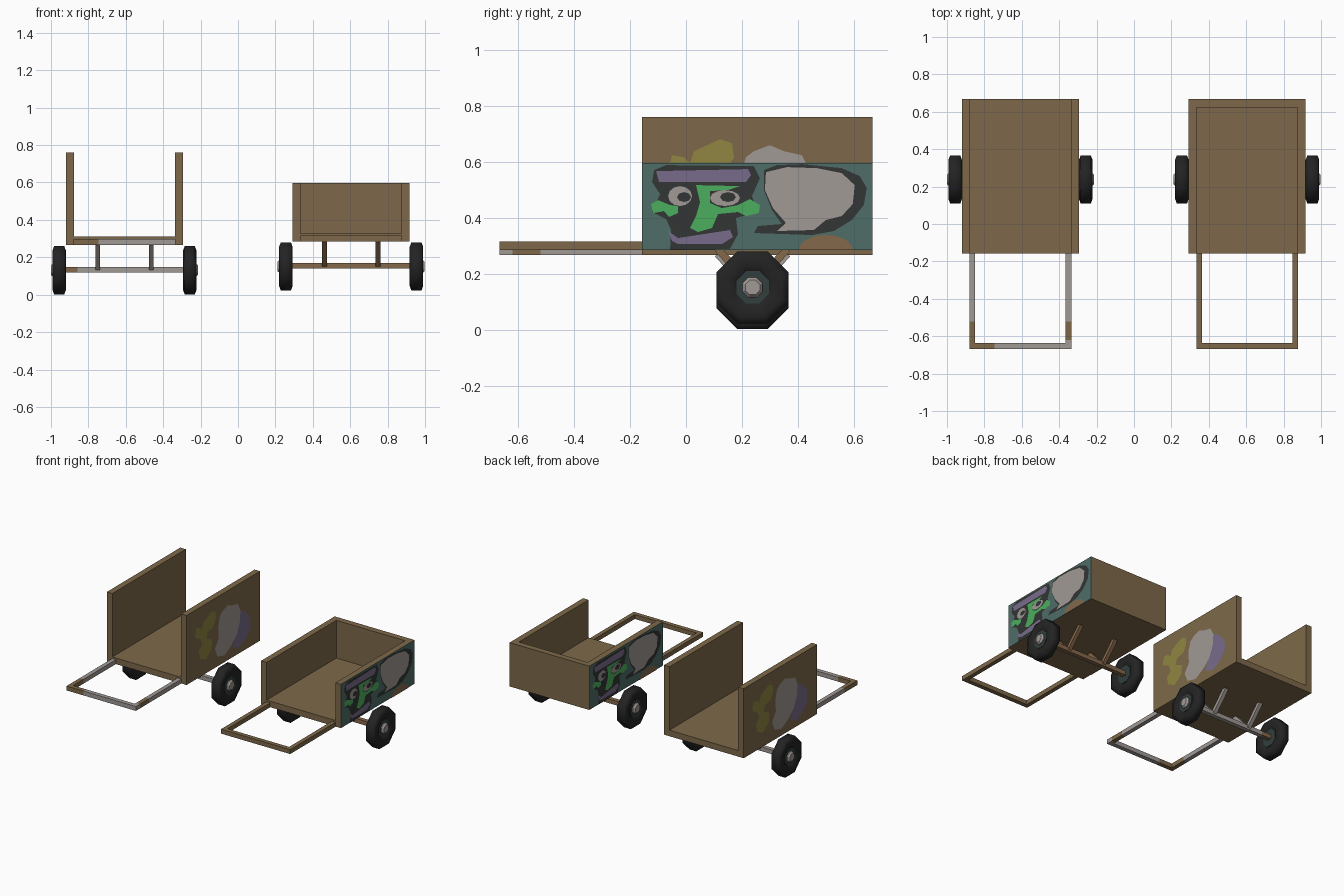
import bpy, bmesh, math
from mathutils import Vector, Matrix

if "Cube" in bpy.data.objects:
    bpy.data.objects.remove(bpy.data.objects["Cube"])

def mat(name, *rgb):
    m = bpy.data.materials.new(name)
    m.diffuse_color = (*rgb, 1)
    m.use_nodes = True
    m.node_tree.nodes["Principled BSDF"].inputs["Base Color"].default_value = m.diffuse_color
    return m

WOOD = mat("wood", .205, .141, .067)
RUST = mat("rust", .235, .14, .07)
STEEL = mat("pale_steel", .35, .32, .30)
TEAL = mat("teal_paint", .08, .155, .135)
CHAR = mat("charcoal_paint", .033, .036, .036)
GREEN = mat("green_paint", .07, .43, .11)
PURPLE = mat("purple_paint", .19, .148, .26)
OLIVE = mat("olive_paint", .28, .24, .053)
TYRE = mat("tyre_black", .017, .017, .017)
RIM = mat("rim_dark_teal", .032, .05, .047)

Y0, Y1 = -.157, .667       # bed front and back
HW, T = .313, .043         # bed half width, board thickness
U = 1 / 280                # drawing unit of the painted panels

def finish(name, bm, *mats):
    me = bpy.data.meshes.new(name)
    bm.to_mesh(me)
    bm.free()
    for m in mats:
        me.materials.append(m)
    ob = bpy.data.objects.new(name, me)
    bpy.context.collection.objects.link(ob)
    return ob

def box(name, x, y, z, *mats, painted=None):
    """Box from three (min, max) ranges; the face towards painted gets the second colour."""
    bm = bmesh.new()
    bmesh.ops.create_cube(bm, size=1)
    for v in bm.verts:
        v.co = [r[0] + (c + .5) * (r[1] - r[0]) for c, r in zip(v.co, (x, y, z))]
    bm.normal_update()
    for f in bm.faces:
        if painted and f.normal.x * painted > .9:
            f.material_index = 1
    return finish(name, bm, *mats)

def strut(name, a, b, w, m):
    a, b = Vector(a), Vector(b)
    bm = bmesh.new()
    bmesh.ops.create_cube(bm, size=1)
    bmesh.ops.scale(bm, vec=(w, w, (b - a).length), verts=bm.verts)
    q = (b - a).to_track_quat('Z', 'X').to_matrix().to_4x4()
    bmesh.ops.transform(bm, matrix=Matrix.Translation((a + b) / 2) @ q, verts=bm.verts)
    finish(name, bm, m)

def lathe(name, cx, cy, cz, prof, m, smooth=False):
    """Eight-sided body around the x axis from (x, apothem) points."""
    bm = bmesh.new()
    rings = []
    for px, r in prof:
        r /= math.cos(math.pi / 8)
        rings.append([bm.verts.new((cx + px, cy + r * math.cos((k + .5) * math.pi / 4),
                                    cz + r * math.sin((k + .5) * math.pi / 4))) for k in range(8)])
    for a, b in zip(rings, rings[1:]):
        for k in range(8):
            bm.faces.new((a[k], a[k - 1], b[k - 1], b[k]))
    bm.faces.new(rings[0])
    bm.faces.new(rings[-1])
    bmesh.ops.recalc_face_normals(bm, faces=bm.faces)
    for f in bm.faces:
        f.smooth = smooth and len(f.verts) == 4
    return finish(name, bm, m)

def paint(name, cx, base, layer, m, pts):
    """Flat painted shape on both outer sides, reading the same way from outside."""
    for s, side in ((1, "right"), (-1, "left")):
        bm = bmesh.new()
        x = cx + s * (HW + .0015 * layer)
        f = bm.faces.new([bm.verts.new((x, Y0 + u * U if s > 0 else Y1 - u * U, base + v * U))
                          for u, v in pts])
        f.normal_update()
        if f.normal.x * s < 0:
            f.normal_flip()
        bmesh.ops.triangulate(bm, faces=bm.faces)
        finish(f"{name}_{side}", bm, m)

def oval(u, v, a, b, n=12, arc=2 * math.pi):
    return [(u + a * math.cos(arc * k / n), v + b * math.sin(arc * k / n))
            for k in range(n if arc > 6 else n + 1)]

def cart(tag, cx, base, top, wz, back, metal, axle, sidecol):
    n = lambda part: f"{tag}_{part}"
    # bed
    box(n("floor"), (cx - HW + T, cx + HW - T), (Y0, Y1), (base, base + T), WOOD)
    for s, side in ((1, "right"), (-1, "left")):
        xs = sorted((cx + s * HW, cx + s * (HW - T)))
        box(n(f"{side}_wall"), xs, (Y0, Y1), (base, top), WOOD, sidecol, painted=s)
    if back:
        box(n("back_wall"), (cx - HW + T, cx + HW - T), (Y1 - T, Y1), (base, top), WOOD)
        box(n("back_cover"), (cx - HW, cx + HW), (Y1 - .002, Y1), (base, top), WOOD)
    # pulling handle, split where rust shows
    hz, ho, hb = (base, base + .031), .272, .03
    for s, side in ((1, "right"), (-1, "left")):
        xs = sorted((cx + s * ho, cx + s * (ho - hb)))
        box(n(f"{side}_handle_arm"), xs, (-.52, Y0), hz, metal)
        box(n(f"{side}_handle_arm_end"), xs, (-.62, -.52), hz, WOOD)
        box(n(f"{side}_handle_corner"), xs, (-.667, -.62), hz, metal if s > 0 else WOOD)
    box(n("handle_bar"), (cx - .14, cx + ho - hb), (-.667, -.636), hz, metal)
    box(n("handle_bar_end"), (cx - ho + hb, cx - .14), (-.667, -.636), hz, WOOD)
    # axle and V struts
    wy = .238
    az = wz + .003
    box(n("axle"), (cx - .25, cx + .33), (wy - .015, wy + .015), (az - .015, az + .015), axle)
    box(n("axle_end"), (cx - .33, cx - .25), (wy - .015, wy + .015), (az - .015, az + .015), RUST)
    for sx in (-.143, .143):
        for sy in (-.125, .125):
            strut(n("axle_strut"), (cx + sx, wy, az), (cx + sx, wy + sy, base + .004), .026, axle)
    # wheels
    for s, side in ((1, "right"), (-1, "left")):
        wx = cx + s * .349
        half = [(.022, .056), (.035, .072), (.036, .105), (.027, .129)]
        prof = half + [(-x, r) for x, r in reversed(half)]
        lathe(n(f"{side}_tyre"), wx, wy, wz, prof, TYRE, True)
        lathe(n(f"{side}_rim"), wx, wy, wz, [(-.026, .058), (.026, .058)], RIM)
        lathe(n(f"{side}_hub"), wx + s * .01, wy, wz,
              [(-s * .02, .038), (s * .022, .036), (s * .034, .026)], STEEL)

LX, LB, RX, RB = -.607, .267, .605, .285
cart("tall_cart", LX, LB, .76, .131, False, STEEL, STEEL, WOOD)
cart("low_cart", RX, RB, .596, .151, True, WOOD, RUST, TEAL)

# paint blots on the tall cart
paint("olive_blot", LX, LB, 1, OLIVE,
      [(30, 100), (42, 98), (48, 92), (52, 104), (65, 110), (78, 116), (90, 112), (92, 98), (84, 84),
       (66, 80), (62, 68), (80, 60), (78, 42), (60, 28), (42, 36), (38, 52), (48, 62), (44, 74), (26, 84)])
paint("grey_blot", LX, LB, 2, STEEL,
      [(104, 98), (112, 104), (128, 110), (142, 104), (160, 100), (168, 84), (166, 62), (156, 40),
       (140, 26), (118, 14), (96, 20), (88, 38), (100, 56), (98, 78)])
paint("purple_blot", LX, LB, 1, PURPLE,
      [(164, 86), (182, 78), (198, 60), (200, 40), (186, 22), (166, 12), (146, 18), (152, 40)])

# painted mask on the low cart
paint("mask_shadow", RX, RB, 1, CHAR,
      [(12, 80), (24, 85), (112, 84), (118, 72), (110, 54), (116, 38), (94, 32), (96, 16), (88, 1),
       (28, 0), (29, 20), (24, 31), (10, 38), (18, 56), (10, 68)])
paint("mask_brow", RX, RB, 2, PURPLE, [(14, 79), (106, 81), (109, 75), (104, 68), (17, 68)])
paint("mask_mouth", RX, RB, 2, PURPLE,
      [(26, 19), (36, 12), (62, 16), (88, 20), (91, 13), (80, 6), (36, 6), (30, 9)])
paint("mask_cheek", RX, RB, 2, GREEN,
      [(9, 46), (16, 50), (28, 45), (36, 44), (36, 37), (27, 33), (22, 39), (11, 37)])
paint("mask_nose", RX, RB, 2, GREEN,
      [(54, 65), (98, 64), (86, 60), (68, 59), (68, 47), (80, 42), (96, 45), (108, 51), (118, 45),
       (117, 37), (104, 34), (96, 38), (76, 36), (70, 22), (56, 18), (48, 22), (54, 34), (58, 48)])
paint("mask_left_eye", RX, RB, 3, STEEL, oval(38, 54, 12, 10))
paint("mask_left_pupil", RX, RB, 4, CHAR, oval(42, 53, 7, 5, 8))
paint("mask_right_eye", RX, RB, 3, STEEL, oval(83, 52, 15, 8))
paint("mask_right_pupil", RX, RB, 4, CHAR, oval(86, 53, 8, 5, 8))

# pale blot with a dark edge, and the bare patch below it
paint("blot_edge", RX, RB, 1, CHAR,
      [(122, 80), (135, 85), (160, 86), (200, 82), (218, 74), (225, 62), (222, 45), (210, 30), (192, 19),
       (170, 15), (112, 17), (116, 24), (140, 26), (130, 40), (122, 60)])
paint("pale_blot", RX, RB, 2, STEEL,
      [(124, 78), (145, 83), (175, 82), (200, 77), (213, 65), (211, 46), (200, 34), (184, 30),
       (172, 20), (135, 19), (144, 27), (131, 42), (123, 60)])
paint("bare_patch", RX, RB, 2, RUST, oval(184, 0, 27, 15, 10, math.pi))
